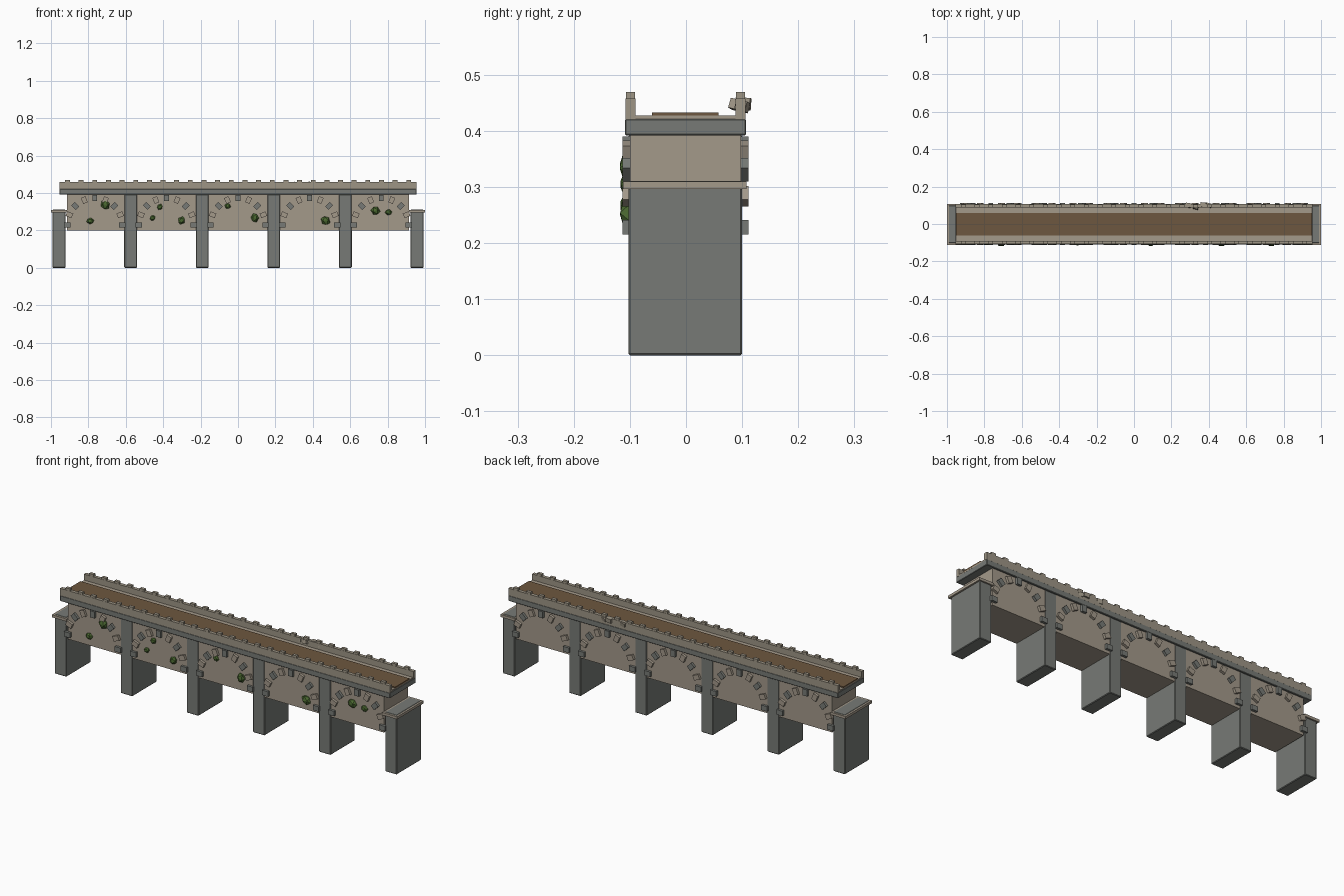
import bpy, bmesh, math, random
from mathutils import Matrix, Vector

if "Cube" in bpy.data.objects:
    bpy.data.objects.remove(bpy.data.objects["Cube"])

random.seed(4)


def material(name, rgb):
    m = bpy.data.materials.new(name)
    m.diffuse_color = (*rgb, 1)
    m.use_nodes = True
    m.node_tree.nodes["Principled BSDF"].inputs["Base Color"].default_value = m.diffuse_color
    return m


grey = material("grey stone", (0.185, 0.195, 0.18))
tan = material("tan stone", (0.37, 0.32, 0.255))
pale = material("parapet stone", (0.34, 0.30, 0.235))
earth = material("earth road", (0.155, 0.095, 0.05))
leaf = material("moss green", (0.07, 0.14, 0.03))


def mesh_object(name, bm, mat):
    me = bpy.data.meshes.new(name)
    bm.to_mesh(me)
    bm.free()
    me.materials.append(mat)
    ob = bpy.data.objects.new(name, me)
    bpy.context.collection.objects.link(ob)
    return ob


def add_box(bm, centre, size, rot=Matrix.Identity(4)):
    m = Matrix.Translation(centre) @ rot @ Matrix.Diagonal((*size, 1))
    bmesh.ops.create_cube(bm, size=1, matrix=m)


def span_box(name, x, y, z, mat, bevel=0):
    """Box from (low, high) ranges."""
    bm = bmesh.new()
    r = (x, y, z)
    add_box(bm, [(a + b) / 2 for a, b in r], [b - a for a, b in r])
    if bevel:
        bmesh.ops.bevel(bm, geom=bm.edges[:], offset=bevel, segments=1, affect='EDGES')
    return mesh_object(name, bm, mat)


PITCH = 0.3828

# Piers: tall between the arches, short and capped at both ends
for i in range(6):
    x = (i - 2.5) * PITCH
    end = i in (0, 5)
    span_box(f"pier_{i}", (x - 0.034, x + 0.034), (-0.1025, 0.1), (0, 0.311 if end else 0.393), grey, 0.003)
    if end:
        span_box(f"pier_cap_{i}", (x - 0.043, x + 0.043), (-0.112, 0.108), (0.296, 0.3095), tan)

# Solid spandrel wall under the deck
span_box("spandrel_wall", (-0.915, 0.915), (-0.1, 0.098), (0.2, 0.393), tan)

# Deck, paving and road
span_box("deck", (-0.955, 0.955), (-0.109, 0.107), (0.392, 0.421), grey, 0.002)
span_box("paving", (-0.953, 0.953), (-0.103, 0.101), (0.42, 0.427), tan)
span_box("road", (-0.953, 0.953), (-0.061, 0.058), (0.426, 0.433), earth)

# Parapets with a row of small merlons
for side, y in (("front", -0.099), ("back", 0.097)):
    span_box(f"parapet_{side}", (-0.955, 0.955), (y - 0.009, y + 0.009), (0.42, 0.458), pale)
    bm = bmesh.new()
    for k in range(26):
        add_box(bm, (-0.912 + k * 0.073, y, 0.462), (0.026, 0.016, 0.015))
    mesh_object(f"merlons_{side}", bm, pale)

# Arch stones set in alternating colours on both faces
for mat, parity, label in ((grey, 0, "grey"), (tan, 1, "tan")):
    bm = bmesh.new()
    for s in range(5):
        cx = (s - 2) * PITCH
        for k in range(parity, 9, 2):
            a = math.pi * k / 8
            p = (cx + 0.147 * math.cos(a), 0.228 + 0.145 * math.sin(a))
            rot = Matrix.Rotation(-a, 4, 'Y')
            for y in (-0.104, 0.102):
                add_box(bm, (p[0], y, p[1]), (0.034, 0.018, 0.026), rot)
    mesh_object(f"arch_stones_{label}", bm, mat)

# Loose stones where the back parapet is chipped
bm = bmesh.new()
for x, y, z, s in ((0.29, 0.1, 0.447, 0.022), (0.33, 0.09, 0.446, 0.02),
                   (0.37, 0.103, 0.448, 0.024), (0.40, 0.1, 0.444, 0.02)):
    rot = Matrix.Rotation(random.uniform(-0.5, 0.5), 4, Vector((1, 0.5, 1)))
    add_box(bm, (x, y, z), (s * 1.3, s, s * 0.9), rot)
mesh_object("loose_stones", bm, pale)

# Moss clumps on the front wall: x, z, radius
clumps = ((-0.79, 0.25, 0.021), (-0.71, 0.337, 0.029), (-0.457, 0.266, 0.017),
          (-0.418, 0.325, 0.018), (-0.302, 0.253, 0.023), (-0.055, 0.33, 0.018),
          (0.09, 0.267, 0.026), (0.468, 0.252, 0.028), (0.735, 0.305, 0.027),
          (0.805, 0.297, 0.02))
bm = bmesh.new()
for x, z, r in clumps:
    m = (Matrix.Translation((x, -0.102, z)) @ Matrix.Rotation(random.uniform(0, 3), 4, 'Y')
         @ Matrix.Diagonal((r, r * 0.65, r * 0.85, 1)))
    bmesh.ops.create_icosphere(bm, subdivisions=1, radius=1, matrix=m)
mesh_object("moss_clumps", bm, leaf)
